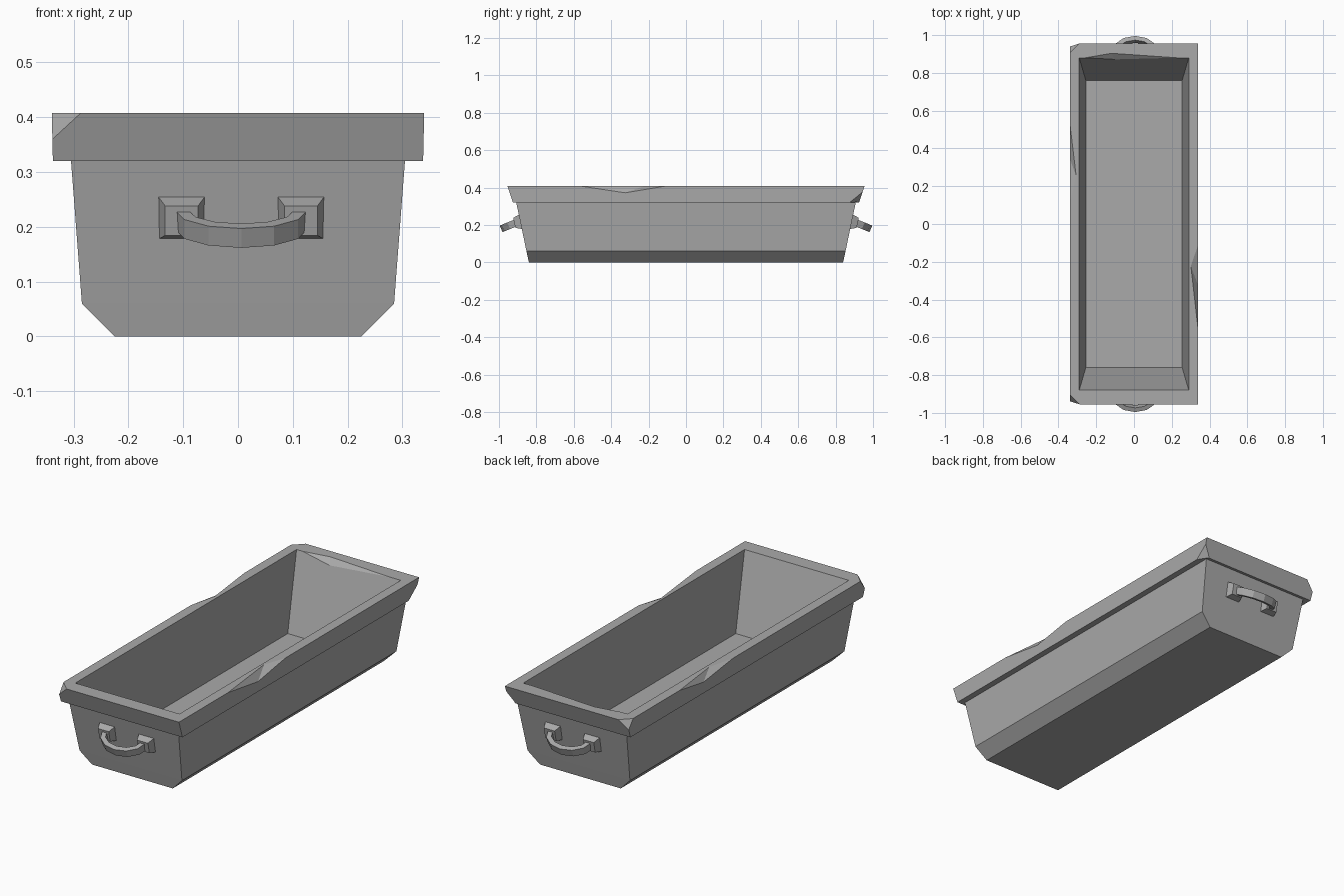
import bpy, bmesh, math
from mathutils import Vector

if "Cube" in bpy.data.objects:
    bpy.data.objects.remove(bpy.data.objects["Cube"])

# One worn stone / metal grey
grey = bpy.data.materials.new("worn grey")
grey.use_nodes = True
GREY = (0.4, 0.4, 0.4, 1)
grey.diffuse_color = GREY
grey.node_tree.nodes["Principled BSDF"].inputs["Base Color"].default_value = GREY


def finish(bm, name):
    bmesh.ops.recalc_face_normals(bm, faces=bm.faces)
    mesh = bpy.data.meshes.new(name)
    bm.to_mesh(mesh)
    bm.free()
    mesh.materials.append(grey)
    obj = bpy.data.objects.new(name, mesh)
    bpy.context.collection.objects.link(obj)
    return obj


def loft(name, rings):
    """Skin closed rings of points and cap both ends."""
    bm = bmesh.new()
    loops = [[bm.verts.new(p) for p in ring] for ring in rings]
    for a, b in zip(loops, loops[1:]):
        for i in range(len(a)):
            j = (i + 1) % len(a)
            bm.faces.new((a[i], a[j], b[j], b[i]))
    bm.faces.new(loops[0])
    bm.faces.new(loops[-1])
    return finish(bm, name)


def rect(x, y, z):
    return [(-x, -y, z), (x, -y, z), (x, y, z), (-x, y, z)]


# Trough: outside wall, overhanging rim, inside wall, floor
trough = loft("trough", [
    rect(0.225, 0.84, 0),
    rect(0.285, 0.853, 0.06),
    rect(0.305, 0.908, 0.322),
    rect(0.338, 0.925, 0.32),
    rect(0.34, 0.955, 0.408),
    rect(0.29, 0.88, 0.408),
    rect(0.255, 0.76, 0.04),
])


# Chips knocked out of the rim: surface points plus one point outside
def chip(name, *points):
    bm = bmesh.new()
    for p in points:
        bm.verts.new(p)
    bmesh.ops.convex_hull(bm, input=bm.verts)
    cutter = finish(bm, name)
    cutter.hide_render = True
    cutter.hide_viewport = True
    cutter.hide_set(True)
    mod = trough.modifiers.new(name, "BOOLEAN")
    mod.operation = "DIFFERENCE"
    mod.solver = "EXACT"
    mod.object = cutter
    return cutter


T = 0.409
cutters = [
    chip("left_side_chip", (0.341, -0.1, T), (0.341, -0.58, T),
         (0.341, -0.33, 0.37), (0.3, -0.22, T), (0.4, -0.3, 0.46)),
    chip("right_side_chip", (-0.341, 0.1, T), (-0.341, 0.55, T),
         (-0.341, 0.35, 0.375), (-0.305, 0.25, T), (-0.4, 0.3, 0.46)),
    chip("back_inner_chip", (-0.27, 0.879, T), (0.26, 0.879, T),
         (-0.12, 0.905, T), (-0.1, 0.869, 0.38), (-0.1, 0.84, 0.45)),
    chip("front_corner_chip", (-0.285, -0.956, T), (-0.341, -0.94, 0.355),
         (-0.341, -0.9, T), (-0.4, -1.02, 0.46)),
    chip("back_corner_chip", (-0.29, 0.956, T), (-0.341, 0.94, 0.36),
         (-0.341, 0.905, T), (-0.4, 1.02, 0.46)),
    chip("lower_corner_chip", (0.341, 0.87, 0.319), (0.341, 0.947, 0.38),
         (0.3, 0.924, 0.319), (0.42, 1.0, 0.28)),
]
bpy.context.view_layer.update()
worn = bpy.data.meshes.new_from_object(
    trough.evaluated_get(bpy.context.evaluated_depsgraph_get()))
trough.modifiers.clear()
trough.data = worn
for c in cutters:
    bpy.data.objects.remove(c)


# Handle: two tapered mounts and a drooping faceted bar at each end
def end_handle(end, s):
    for side, x in (("right", -0.103), ("left", 0.115)):
        base = [(x + a * 0.047, s * (0.868 + 0.012 * b), 0.218 + b * 0.043)
                for a, b in ((-1, -1), (1, -1), (1, 1), (-1, 1))]
        face = [(x + a * 0.03, s * (0.918 + 0.006 * b), 0.211 + b * 0.027)
                for a, b in ((-1, -1), (1, -1), (1, 1), (-1, 1))]
        loft(f"{end}_{side}_mount", [base, face])

    droop = math.radians(22)
    out = Vector((0, math.cos(droop), -math.sin(droop)))
    up = Vector((0, math.sin(droop), math.cos(droop)))
    start = Vector((0.006, 0.907, 0.212))
    rings = []
    for i in range(7):
        t = math.pi * i / 6
        spoke = Vector((-math.cos(t), 0, 0)) + out * math.sin(t)
        mid = start + Vector((-0.108 * math.cos(t), 0, 0)) + out * 0.076 * math.sin(t)
        ring = [mid + spoke * 0.012 * a + up * 0.019 * b
                for a, b in ((-1, -1), (1, -1), (1, 1), (-1, 1))]
        rings.append([(p.x, s * p.y, p.z) for p in ring])
    loft(f"{end}_handle_bar", rings)


end_handle("front", -1)
end_handle("back", 1)
